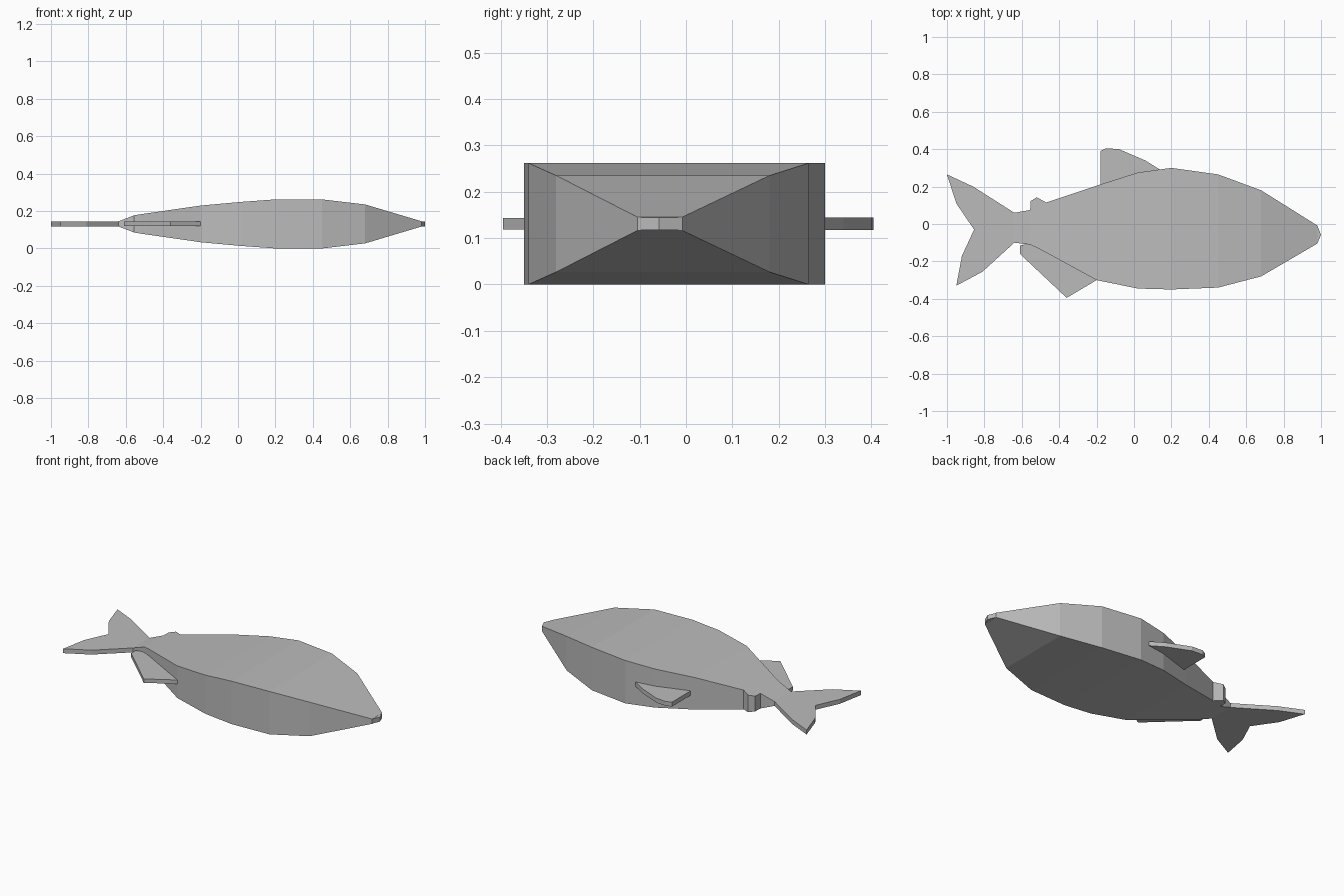
import bpy
import bmesh

old = bpy.data.objects.get("Cube")
if old:
    bpy.data.objects.remove(old, do_unlink=True)

grey = bpy.data.materials.new("plain grey")
grey.use_nodes = True
COLOUR = (0.5, 0.5, 0.5, 1)
grey.diffuse_color = COLOUR
grey.node_tree.nodes["Principled BSDF"].inputs["Base Color"].default_value = COLOUR

MID = 0.131  # height of the flat middle plane


def finish(name, bm):
    bmesh.ops.recalc_face_normals(bm, faces=bm.faces)
    mesh = bpy.data.meshes.new(name)
    bm.to_mesh(mesh)
    bm.free()
    mesh.materials.append(grey)
    obj = bpy.data.objects.new(name, mesh)
    bpy.context.collection.objects.link(obj)


def loft(name, stations):
    """Join rectangular sections given as x, belly y, back y, half thickness."""
    bm = bmesh.new()
    rings = [[bm.verts.new(p) for p in ((x, lo, MID - h), (x, hi, MID - h),
                                        (x, hi, MID + h), (x, lo, MID + h))]
             for x, lo, hi, h in stations]
    for a, b in zip(rings, rings[1:]):
        for i in range(4):
            j = (i + 1) % 4
            bm.faces.new((a[i], a[j], b[j], b[i]))
    bm.faces.new(rings[0])
    bm.faces.new(rings[-1])
    finish(name, bm)


def plate(name, outline, half=0.0135):
    """Extrude a flat outline evenly about the middle plane."""
    bm = bmesh.new()
    face = bm.faces.new([bm.verts.new((x, y, MID - half)) for x, y in outline])
    out = bmesh.ops.extrude_face_region(bm, geom=[face])
    verts = [v for v in out["geom"] if isinstance(v, bmesh.types.BMVert)]
    bmesh.ops.translate(bm, verts=verts, vec=(0, 0, 2 * half))
    finish(name, bm)


# Body, with the small rear back fin as part of its outline
loft("body", [
    (-0.64, -0.10, 0.06, 0.0135),
    (-0.555, -0.11, 0.075, 0.046),
    (-0.553, -0.112, 0.122, 0.0465),
    (-0.52, -0.126, 0.143, 0.052),
    (-0.47, -0.153, 0.115, 0.059),
    (-0.20, -0.30, 0.205, 0.098),
    (0.02, -0.345, 0.275, 0.118),
    (0.20, -0.35, 0.30, 0.131),
    (0.45, -0.34, 0.265, 0.131),
    (0.68, -0.28, 0.18, 0.104),
    (0.98, -0.105, -0.008, 0.0145),
])

# Blunt snout
plate("snout", [(0.98, -0.105), (1.0, -0.058), (0.98, -0.008)], 0.0135)

# Tail and thin fins
plate("tail_fin", [(-0.64, 0.06), (-0.86, 0.20), (-1.0, 0.265), (-0.95, 0.11),
                   (-0.855, -0.03), (-0.92, -0.17), (-0.95, -0.33),
                   (-0.81, -0.255), (-0.64, -0.10)])
plate("back_fin", [(-0.18, 0.18), (-0.18, 0.39), (-0.15, 0.405), (-0.08, 0.40),
                   (0.06, 0.34), (0.14, 0.29), (0.10, 0.26)])
plate("belly_fin", [(-0.54, -0.10), (-0.61, -0.115), (-0.61, -0.16),
                    (-0.36, -0.395), (-0.20, -0.30), (-0.25, -0.25)], 0.012)
